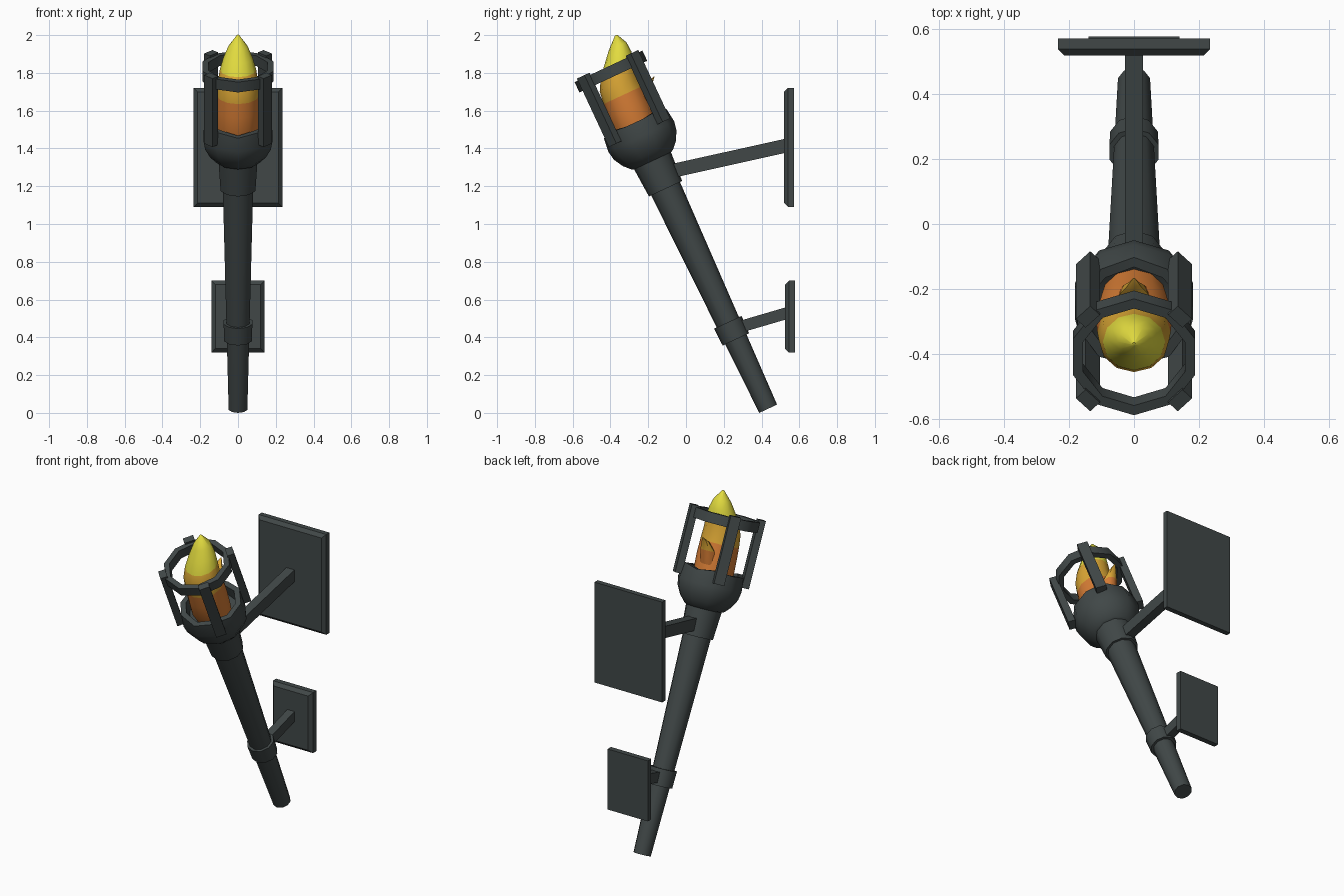
import bpy, bmesh, math
from mathutils import Matrix, Vector

if "Cube" in bpy.data.objects:
    bpy.data.objects.remove(bpy.data.objects["Cube"])

# Tilted frame of the torch: local z runs along the shaft, origin at the shaft foot
TILT = Matrix.Translation((0, 0.435, 0.022)) @ Matrix.Rotation(math.radians(25), 4, 'X')
FLAT = Matrix.Identity(4)


def material(name, rgb):
    m = bpy.data.materials.new(name)
    m.diffuse_color = (*rgb, 1)
    m.use_nodes = True
    m.node_tree.nodes["Principled BSDF"].inputs["Base Color"].default_value = m.diffuse_color
    return m


IRON = material("dark_iron", (0.052, 0.064, 0.064))
ORANGE = material("flame_orange", (0.66, 0.20, 0.035))
AMBER = material("flame_amber", (0.70, 0.38, 0.035))
YELLOW = material("flame_yellow", (0.76, 0.71, 0.05))


def finish(bm, name, mats=(IRON,), matrix=FLAT, smooth=None):
    bmesh.ops.recalc_face_normals(bm, faces=bm.faces)
    bm.transform(matrix)
    me = bpy.data.meshes.new(name)
    bm.to_mesh(me)
    bm.free()
    for m in mats:
        me.materials.append(m)
    ob = bpy.data.objects.new(name, me)
    bpy.context.collection.objects.link(ob)
    if smooth:
        bpy.ops.object.select_all(action='DESELECT')
        ob.select_set(True)
        bpy.context.view_layer.objects.active = ob
        bpy.ops.object.shade_smooth_by_angle(angle=math.radians(smooth))
    return ob


def lathe(rings, sides=10, closed=False, lift=None):
    """Loft rings of (height, radius, back offset, is_rim); a vertex faces the front."""
    bm = bmesh.new()
    loops = []
    for h, r, off, rim in rings:
        loop = []
        for i in range(sides):
            a = math.tau * i / sides
            dz = lift(a) if rim and lift else 0
            loop.append(bm.verts.new((r * math.sin(a), off - r * math.cos(a), h + dz)))
        loops.append(loop)
    pairs = list(zip(loops, loops[1:]))
    if closed:
        pairs.append((loops[-1], loops[0]))
    else:
        bm.faces.new(loops[0])
        bm.faces.new(loops[-1])
    for a, b in pairs:
        for i in range(sides):
            j = (i + 1) % sides
            bm.faces.new((a[i], a[j], b[j], b[i]))
    return bm


def turned(name, profile, closed=False, lift=None):
    rings = [(p[0], p[1], 0, len(p) > 2) for p in profile]
    return finish(lathe(rings, 10, closed, lift), name, matrix=TILT, smooth=40)


def box(name, size, matrix):
    bm = bmesh.new()
    bmesh.ops.create_cube(bm, size=1, matrix=Matrix.Diagonal((*size, 1)))
    return finish(bm, name, matrix=matrix)


# Shaft and its two collars
turned("shaft", [(0, 0.052), (1.32, 0.085)])
turned("lower_collar", [(0.405, 0.077), (0.505, 0.080)])
turned("upper_collar", [(1.285, 0.097), (1.455, 0.108)])

# Hollow bowl, its rim rising a little beside the cage bars
turned("bowl",
       [(1.445, 0.10), (1.455, 0.122), (1.49, 0.155), (1.54, 0.183), (1.59, 0.192),
        (1.665, 0.183, 1), (1.665, 0.150, 1), (1.60, 0.145), (1.57, 0.09)],
       lift=lambda a: 0.018 * (1 - math.cos(4 * a)) / 2)

# Cage: top ring and four upright bars
turned("cage_ring", [(1.94, 0.198), (2.0, 0.198), (2.0, 0.165), (1.94, 0.165)], closed=True)
for k, label in enumerate(("back_right", "back_left", "front_left", "front_right")):
    spin = Matrix.Rotation(math.radians(45 + 90 * k), 4, 'Z')
    box("cage_bar_" + label, (0.042, 0.062, 0.40),
        TILT @ spin @ Matrix.Translation((0.201, 0, 1.812)))

# Flame leaning back to the vertical, coloured by height
flame = lathe([(1.56, 0.10, 0, 0), (1.66, 0.116, -0.008, 0), (1.75, 0.116, 0, 0),
               (1.83, 0.113, 0.004, 0), (1.90, 0.108, 0.01, 0), (1.965, 0.096, 0.035, 0),
               (2.02, 0.078, 0.065, 0), (2.075, 0.052, 0.088, 0), (2.133, 0.006, 0.106, 0)], 12)
for f in flame.faces:
    h = f.calc_center_median().z
    f.material_index = 0 if h < 1.83 else 1 if h < 1.965 else 2
finish(flame, "flame", (ORANGE, AMBER, YELLOW), TILT, 50)

# Small flame tongue licking out at the back
tongue = lathe([(1.70, 0.055, 0.06, 0), (1.78, 0.045, 0.11, 0), (1.83, 0.022, 0.16, 0),
                (1.85, 0.003, 0.197, 0)], 8)
for f in tongue.faces:
    f.material_index = 0 if f.calc_center_median().z < 1.8 else 1
finish(tongue, "flame_tongue", (ORANGE, AMBER), TILT, 50)


# Wall plates with chamfered front edges
def wall_plate(name, half_w, z0, z1, y0, y1):
    bm = bmesh.new()
    c = 0.02
    loops = []
    for y, inset in ((y1, 0), (y0 + c, 0), (y0, c)):
        loops.append([bm.verts.new((sx * (half_w - inset), y, z))
                      for sx, z in ((-1, z0 + inset), (1, z0 + inset),
                                    (1, z1 - inset), (-1, z1 - inset))])
    bm.faces.new(loops[0])
    bm.faces.new(loops[-1])
    for a, b in zip(loops, loops[1:]):
        for i in range(4):
            j = (i + 1) % 4
            bm.faces.new((a[i], a[j], b[j], b[i]))
    finish(bm, name)


wall_plate("upper_wall_plate", 0.235, 1.09, 1.72, 0.52, 0.572)
wall_plate("lower_wall_plate", 0.14, 0.32, 0.70, 0.525, 0.578)


# Arms joining the plates to the collars
def arm(name, start, end, width, height):
    a, b = Vector((0, *start)), Vector((0, *end))
    d = b - a
    turn = Matrix.Rotation(math.atan2(d.z, d.y), 4, 'X')
    box(name, (width, d.length, height), Matrix.Translation((a + b) / 2) @ turn)


arm("upper_arm", (-0.10, 1.275), (0.535, 1.416), 0.056, 0.073)
arm("lower_arm", (0.25, 0.445), (0.54, 0.53), 0.05, 0.062)
